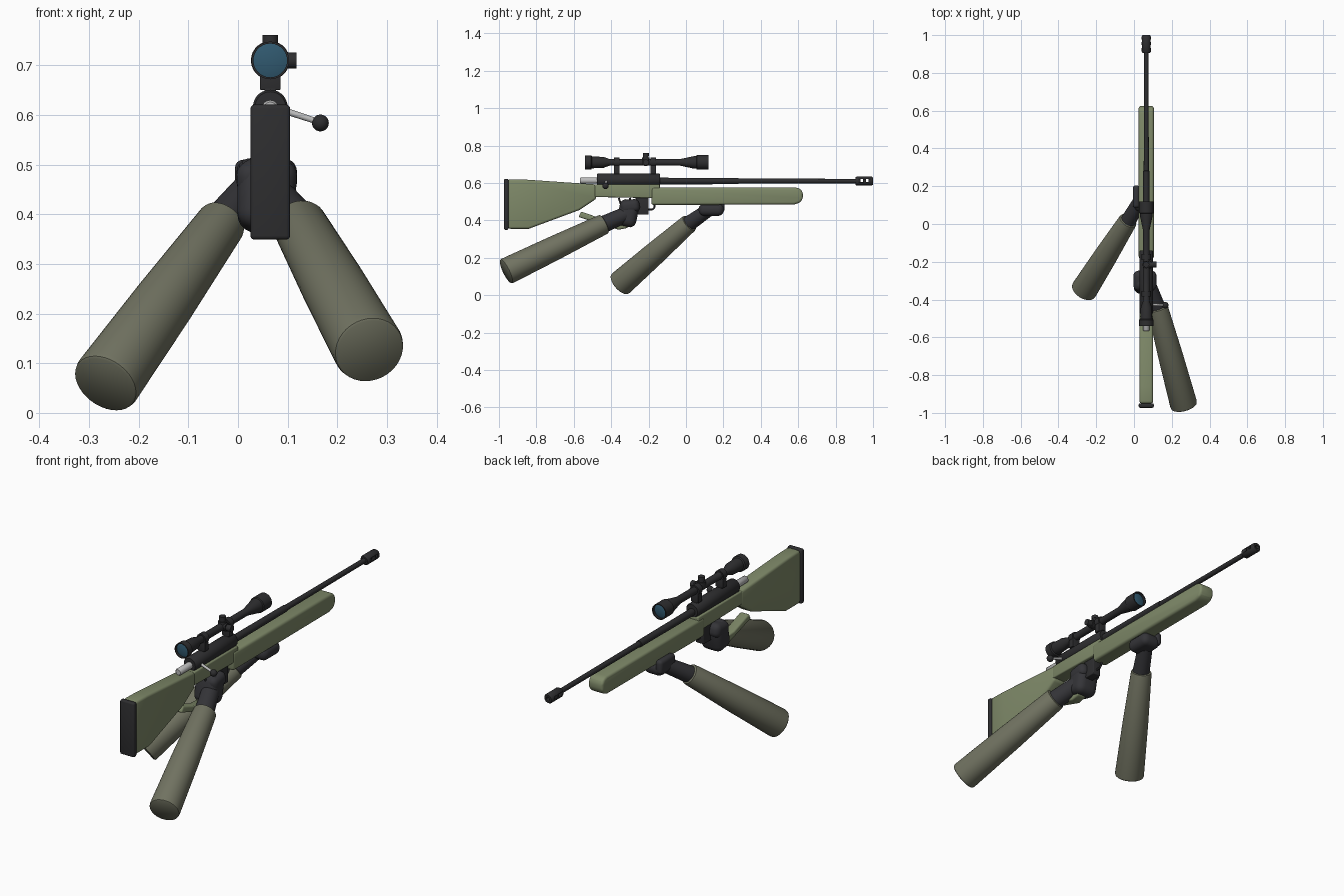
import bpy, bmesh, math
from mathutils import Vector, Matrix

if "Cube" in bpy.data.objects:
    bpy.data.objects.remove(bpy.data.objects["Cube"])

CX = 0.065    # centre plane of the rifle


def material(name, rgb, rough=0.6):
    m = bpy.data.materials.new(name)
    m.use_nodes = True
    m.diffuse_color = (*rgb, 1)
    node = m.node_tree.nodes["Principled BSDF"]
    node.inputs["Base Color"].default_value = (*rgb, 1)
    node.inputs["Roughness"].default_value = rough
    return m


GREEN = material("stock_green", (0.21, 0.25, 0.14))
CLOTH = material("sleeve_cloth", (0.165, 0.17, 0.12), 0.9)
BLACK = material("gun_black", (0.027, 0.027, 0.029), 0.4)
GLOVE = material("glove_grey", (0.035, 0.035, 0.04), 0.8)
STEEL = material("bolt_steel", (0.5, 0.5, 0.5), 0.3)
GLASS = material("lens_blue", (0.03, 0.1, 0.16), 0.1)


def finish(name, bm, mat, bevel=0, segments=3):
    bmesh.ops.recalc_face_normals(bm, faces=bm.faces[:])
    mesh = bpy.data.meshes.new(name)
    bm.to_mesh(mesh)
    bm.free()
    mesh.materials.append(mat)
    ob = bpy.data.objects.new(name, mesh)
    bpy.context.collection.objects.link(ob)
    bpy.context.view_layer.objects.active = ob
    bpy.ops.object.select_all(action="DESELECT")
    ob.select_set(True)
    if bevel:
        mod = ob.modifiers.new("Bevel", "BEVEL")
        mod.width, mod.segments, mod.limit_method = bevel, segments, "ANGLE"
        bpy.ops.object.modifier_apply(modifier="Bevel")
    bpy.ops.object.shade_smooth_by_angle(angle=math.radians(40))
    return ob


def lathe(name, start, direction, profile, mat, sides=28):
    """Turn (distance, radius) pairs around an axis, with closed ends."""
    bm = bmesh.new()
    rot = Vector(direction).to_track_quat("Z", "Y")
    rings = []
    for d, r in profile:
        rings.append([bm.verts.new(Vector(start) + rot @ Vector(
            (r * math.cos(math.tau * i / sides), r * math.sin(math.tau * i / sides), d)))
            for i in range(sides)])
    for a, b in zip(rings, rings[1:]):
        for i in range(sides):
            j = (i + 1) % sides
            bm.faces.new((a[i], a[j], b[j], b[i]))
    bm.faces.new(rings[0])
    bm.faces.new(rings[-1])
    return finish(name, bm, mat)


def along_y(name, z, profile, mat):
    return lathe(name, (CX, 0, z), (0, 1, 0), profile, mat)


def rod(name, a, b, r0, r1, mat):
    v = Vector(b) - Vector(a)
    return lathe(name, a, v, [(0, r0), (v.length, r1)], mat)


def slab(name, outline, width, mat, bevel, segments=3):
    """Extrude a side outline (y, z) across the rifle's width."""
    bm = bmesh.new()
    face = bm.faces.new([bm.verts.new((CX - width / 2, y, z)) for y, z in outline])
    new = bmesh.ops.extrude_face_region(bm, geom=[face])["geom"]
    bmesh.ops.translate(bm, vec=(width, 0, 0),
                        verts=[g for g in new if isinstance(g, bmesh.types.BMVert)])
    return finish(name, bm, mat, bevel, segments)


def box(name, centre, size, mat, bevel=0.004, tilt=(0, 0, 0), segments=3):
    bm = bmesh.new()
    bmesh.ops.create_cube(bm, size=1)
    turn = Matrix.Identity(4)
    for angle, axis in zip(tilt, "XYZ"):
        turn = Matrix.Rotation(math.radians(angle), 4, axis) @ turn
    bm.transform(Matrix.Translation(centre) @ turn @ Matrix.Diagonal((*size, 1)))
    return finish(name, bm, mat, bevel, segments)


# Stock
slab("butt_stock", [(-0.95, 0.355), (-0.84, 0.355), (-0.57, 0.455), (-0.48, 0.515),
                    (-0.48, 0.592), (-0.86, 0.618), (-0.95, 0.62)], 0.072, GREEN, 0.012)
slab("stock_middle", [(-0.49, 0.525), (-0.14, 0.518), (-0.14, 0.592), (-0.49, 0.592)],
     0.072, GREEN, 0.006)
slab("fore_end", [(-0.185, 0.482), (0.58, 0.485), (0.61, 0.495), (0.625, 0.515), (0.625, 0.55),
                  (0.61, 0.57), (0.585, 0.576), (-0.185, 0.576)], 0.08, GREEN, 0.014)
slab("grip_bar", [(-0.575, 0.418), (-0.36, 0.35), (-0.31, 0.36), (-0.31, 0.40),
                  (-0.44, 0.405), (-0.56, 0.447)], 0.05, GREEN, 0.008)
box("butt_pad", (CX, -0.961, 0.485), (0.08, 0.024, 0.272), BLACK, 0.008)

# Barrel and action
along_y("barrel", 0.61, [(-0.16, 0.018), (0.28, 0.0165), (0.282, 0.0135), (0.93, 0.012)], BLACK)
along_y("receiver", 0.616, [(-0.475, 0.031), (-0.47, 0.035), (-0.145, 0.035), (-0.14, 0.031)], BLACK)
along_y("bolt", 0.613, [(-0.567, 0.013), (-0.562, 0.017), (-0.46, 0.017)], STEEL)
rod("bolt_handle", (CX, -0.425, 0.618), (0.16, -0.43, 0.587), 0.007, 0.006, STEEL)
bm = bmesh.new()
bmesh.ops.create_uvsphere(bm, u_segments=20, v_segments=12, radius=0.017,
                          matrix=Matrix.Translation((0.166, -0.43, 0.584)))
finish("bolt_knob", bm, BLACK)

# Muzzle brake with side ports
brake = along_y("muzzle_brake", 0.61, [(0.905, 0.019), (0.912, 0.024), (0.993, 0.024),
                                       (1.0, 0.019), (1.0, 0.010), (0.97, 0.010)], BLACK)
for y in (0.94, 0.97):
    cutter = box("port_cutter", (CX, y, 0.612), (0.08, 0.014, 0.016), BLACK, 0)
    cutter.hide_render = True
    mod = brake.modifiers.new("Port", "BOOLEAN")
    mod.operation, mod.solver, mod.object = "DIFFERENCE", "EXACT", cutter
    bpy.context.view_layer.objects.active = brake
    bpy.ops.object.modifier_apply(modifier="Port")
    bpy.data.objects.remove(cutter)

# Magazine, trigger and guard
box("magazine", (CX, -0.235, 0.475), (0.045, 0.07, 0.09), BLACK)
rod("trigger", (CX, -0.30, 0.52), (CX, -0.29, 0.47), 0.006, 0.004, BLACK)
guard = [(-0.36, 0.52), (-0.34, 0.462), (-0.18, 0.458), (-0.168, 0.47), (-0.168, 0.49)]
for (y0, z0), (y1, z1) in zip(guard, guard[1:]):
    rod("trigger_guard", (CX, y0, z0), (CX, y1, z1), 0.005, 0.005, BLACK)

# Scope
along_y("scope_body", 0.71, [(-0.515, 0.034), (-0.54, 0.034), (-0.54, 0.038), (-0.507, 0.038),
                             (-0.503, 0.032), (-0.44, 0.029), (-0.41, 0.018), (-0.03, 0.018),
                             (0.045, 0.034), (0.055, 0.034), (0.058, 0.039), (0.12, 0.039),
                             (0.12, 0.034), (0.10, 0.034)], BLACK)
along_y("rear_lens", 0.71, [(-0.532, 0.02), (-0.528, 0.034), (-0.51, 0.034)], GLASS)
along_y("front_lens", 0.71, [(0.10, 0.034), (0.108, 0.034), (0.113, 0.02)], GLASS)
lathe("top_turret", (CX, -0.215, 0.71), (0, 0, 1),
      [(0, 0.02), (0.026, 0.02), (0.026, 0.014), (0.034, 0.014), (0.034, 0.016), (0.051, 0.016)], BLACK)
lathe("side_turret", (CX, -0.215, 0.71), (1, 0, 0),
      [(0, 0.02), (0.026, 0.02), (0.026, 0.014), (0.034, 0.014), (0.034, 0.016), (0.053, 0.016)], BLACK)
for y in (-0.37, -0.175):
    along_y("scope_ring", 0.71, [(y - 0.015, 0.025), (y + 0.015, 0.025)], BLACK)
    box("ring_foot", (CX, y, 0.672), (0.042, 0.03, 0.044), BLACK, 0.003)
    box("ring_post", (CX, y, 0.643), (0.024, 0.03, 0.03), BLACK, 0.002)

# Hands and wrists
box("right_hand", (0.058, -0.31, 0.438), (0.118, 0.105, 0.145), GLOVE, 0.036, (-12, 0, 0), 5)
box("right_knuckles", (0.058, -0.30, 0.475), (0.122, 0.105, 0.07), GLOVE, 0.028, (8, 0, 0), 5)
box("left_hand", (0.05, 0.135, 0.457), (0.105, 0.135, 0.066), GLOVE, 0.03, (0, 0, 0), 5)
box("left_thumb", (0.012, 0.145, 0.475), (0.036, 0.12, 0.07), GLOVE, 0.016, (0, 0, 0), 4)
rod("right_wrist", (0.078, -0.33, 0.428), (0.128, -0.46, 0.37), 0.042, 0.046, GLOVE)
rod("left_wrist", (0.03, 0.12, 0.455), (-0.04, 0.0, 0.372), 0.036, 0.042, GLOVE)

# Sleeves, widening towards the cut ends
for side, a, b, r0, r1 in (
        ("right", (0.123, -0.437, 0.381), (0.265, -0.963, 0.126), 0.055, 0.072),
        ("left", (-0.03, 0.02, 0.387), (-0.268, -0.355, 0.058), 0.05, 0.07)):
    v = Vector(b) - Vector(a)
    n = v.length
    lathe(side + "_sleeve", a, v, [(0, r0 - 0.008), (0.003, r0 - 0.002), (0.01, r0),
                                   (n * 0.5, (r0 + r1) / 2 + 0.002), (n - 0.012, r1),
                                   (n - 0.003, r1 - 0.002), (n, r1 - 0.006)], CLOTH, 36)
